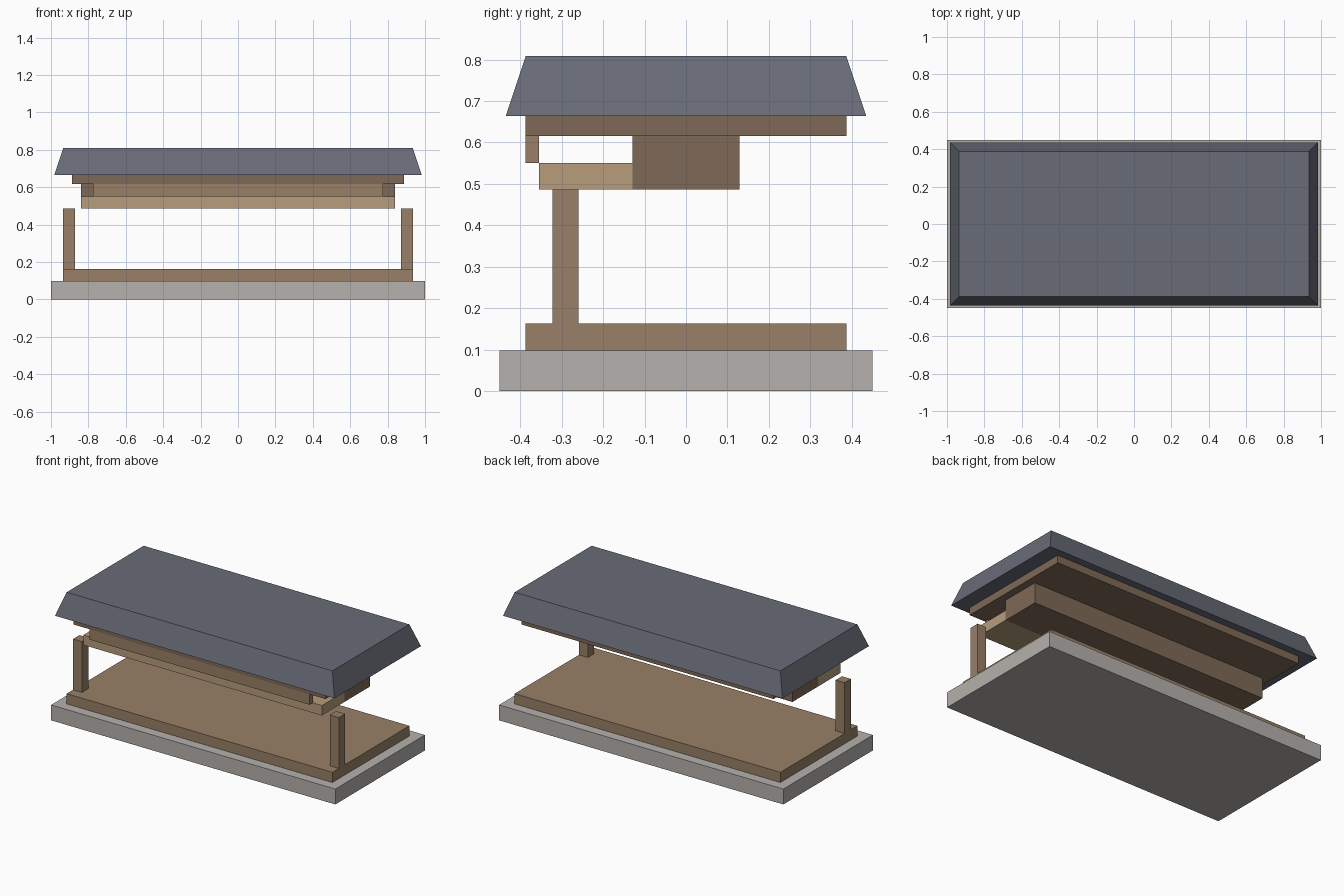
import bpy, bmesh

if "Cube" in bpy.data.objects:
    bpy.data.objects.remove(bpy.data.objects["Cube"])


def material(name, rgb):
    mat = bpy.data.materials.new(name)
    # convert display colour to linear
    lin = [((c / 255 + 0.055) / 1.055) ** 2.4 for c in rgb]
    mat.diffuse_color = (*lin, 1)
    mat.use_nodes = True
    mat.node_tree.nodes["Principled BSDF"].inputs["Base Color"].default_value = mat.diffuse_color
    return mat


STONE = material("stone", (181, 177, 173))
TIMBER = material("timber", (153, 128, 103))
LIGHT = material("light_timber", (183, 157, 125))
DARK = material("dark_timber", (127, 106, 87))
SLATE = material("slate", (104, 107, 119))


def block(name, x, y, z, mat, taper=0.0):
    """Box from (min, max) ranges; taper pulls the top face inward."""
    bm = bmesh.new()
    bmesh.ops.create_cube(bm, size=1)
    cx, cy = sum(x) / 2, sum(y) / 2
    for v in bm.verts:
        top = v.co.z > 0
        inset = 2 * taper if top else 0
        v.co = (cx + v.co.x * (x[1] - x[0] - inset),
                cy + v.co.y * (y[1] - y[0] - inset),
                z[1] if top else z[0])
    mesh = bpy.data.meshes.new(name)
    bm.to_mesh(mesh)
    bm.free()
    mesh.materials.append(mat)
    obj = bpy.data.objects.new(name, mesh)
    bpy.context.collection.objects.link(obj)
    return obj


# Stone plinth and timber floor
block("plinth", (-1, 1), (-0.45, 0.45), (0, 0.098), STONE)
block("floor", (-0.935, 0.935), (-0.387, 0.387), (0.098, 0.163), TIMBER)

# Pair of front posts, mirrored left to right
posts = block("front_posts", (0.872, 0.935), (-0.322, -0.259), (0.163, 0.486), TIMBER)
posts.modifiers.new("mirror", 'MIRROR').use_axis[0] = True

# Hanging beam, shelf and fascia under the roof
block("central_beam", (-0.839, 0.839), (-0.129, 0.129), (0.486, 0.616), DARK)
block("front_shelf", (-0.839, 0.839), (-0.355, -0.129), (0.486, 0.55), LIGHT)
block("fascia", (-0.775, 0.775), (-0.387, -0.355), (0.55, 0.616), TIMBER)

# Ceiling plate and tapered roof
block("ceiling_plate", (-0.887, 0.887), (-0.387, 0.387), (0.616, 0.664), DARK)
block("roof", (-0.983, 0.983), (-0.435, 0.435), (0.664, 0.808), SLATE, taper=0.048)
